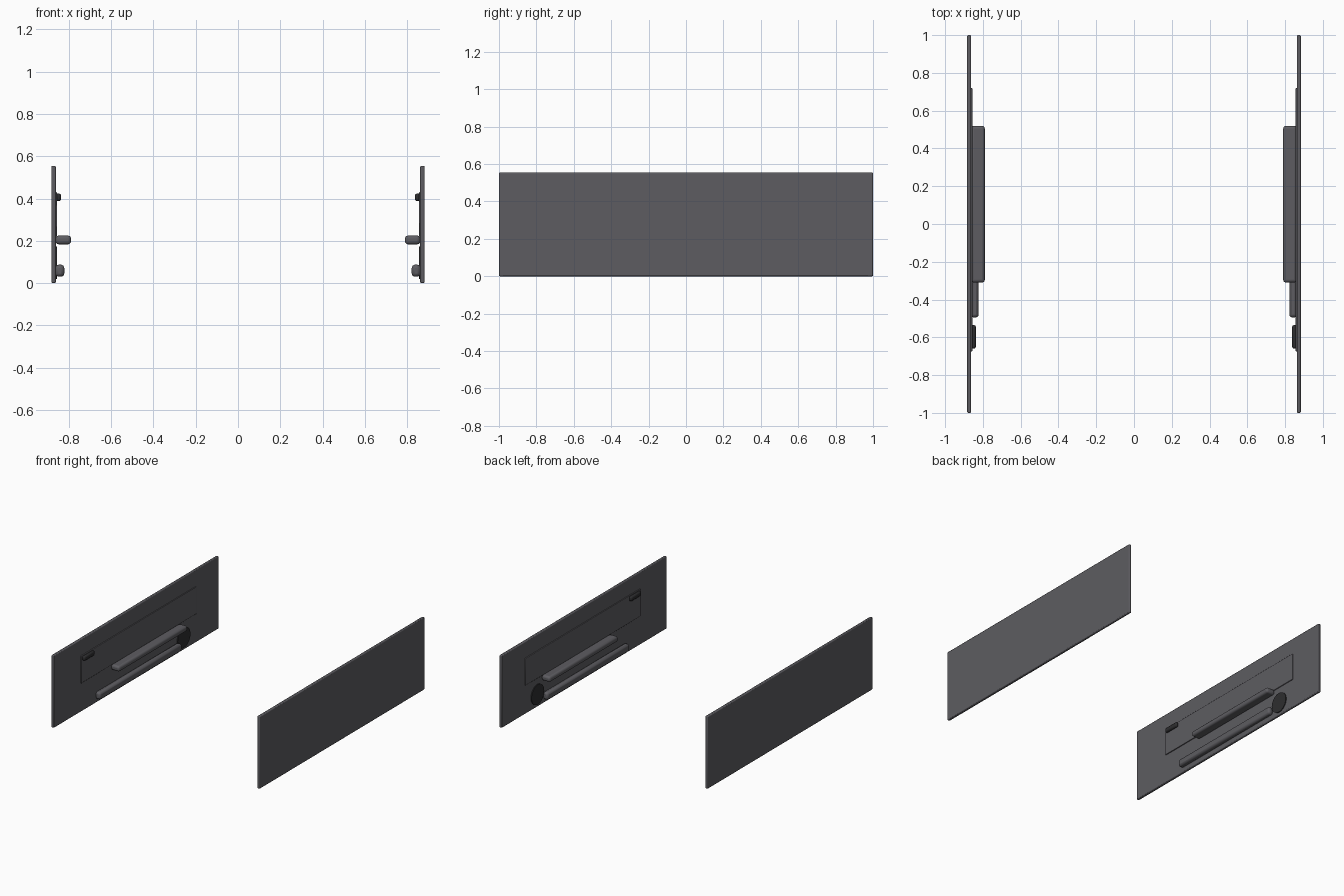
import bpy
import bmesh
import math
from mathutils import Matrix

cube = bpy.data.objects.get("Cube")
if cube:
    bpy.data.objects.remove(cube, do_unlink=True)


def material(name, colour):
    mat = bpy.data.materials.new(name)
    mat.use_nodes = True
    mat.diffuse_color = colour
    bsdf = mat.node_tree.nodes["Principled BSDF"]
    bsdf.inputs["Base Color"].default_value = colour
    bsdf.inputs["Roughness"].default_value = 0.7
    return mat


trim = material("grey trim", (0.11, 0.108, 0.12, 1))
dark = material("dark plastic", (0.027, 0.027, 0.029, 1))


def finish(name, bm, mat, bevel, segments):
    mesh = bpy.data.meshes.new(name)
    bmesh.ops.recalc_face_normals(bm, faces=bm.faces)
    bm.to_mesh(mesh)
    bm.free()
    mesh.materials.append(mat)
    obj = bpy.data.objects.new(name, mesh)
    bpy.context.collection.objects.link(obj)
    if bevel:
        mod = obj.modifiers.new("soft edges", "BEVEL")
        mod.width = bevel
        mod.segments = segments
    bpy.ops.object.select_all(action="DESELECT")
    obj.select_set(True)
    bpy.context.view_layer.objects.active = obj
    bpy.ops.object.shade_smooth_by_angle(angle=math.radians(35))


def box(name, side, xs, ys, zs, mat, bevel=0.0, segments=2):
    """Box between ranges; xs are distances from the centre plane."""
    bm = bmesh.new()
    size = [r[1] - r[0] for r in (xs, ys, zs)]
    mid = [sum(r) / 2 for r in (xs, ys, zs)]
    mid[0] *= side
    bmesh.ops.create_cube(bm, size=1, matrix=Matrix.Translation(mid) @ Matrix.Diagonal((*size, 1)))
    finish(name, bm, mat, bevel, segments)


def disc(name, side, xs, y, z, radius, mat):
    bm = bmesh.new()
    place = Matrix.Translation((side * sum(xs) / 2, y, z)) @ Matrix.Rotation(math.pi / 2, 4, "Y")
    bmesh.ops.create_cone(bm, cap_ends=True, segments=32, radius1=radius, radius2=radius,
                          depth=xs[1] - xs[0], matrix=place)
    finish(name, bm, mat, 0, 1)


# One door card on each side, fittings facing inwards
for label, side in (("left", 1), ("right", -1)):
    box(label + "_door_panel", side, (0.862, 0.883), (-1, 1), (0, 0.555), trim, 0.006)
    box(label + "_door_insert", side, (0.856, 0.87), (-0.675, 0.72), (0.22, 0.43), trim, 0.003)
    box(label + "_armrest", side, (0.79, 0.862), (-0.31, 0.52), (0.183, 0.225), trim, 0.015, 3)
    box(label + "_storage_pocket", side, (0.822, 0.864), (-0.495, 0.5), (0.03, 0.087), trim, 0.015)
    box(label + "_door_handle", side, (0.837, 0.862), (-0.66, -0.535), (0.388, 0.424), dark, 0.01)
    disc(label + "_speaker", side, (0.856, 0.868), 0.57, 0.096, 0.077, dark)
